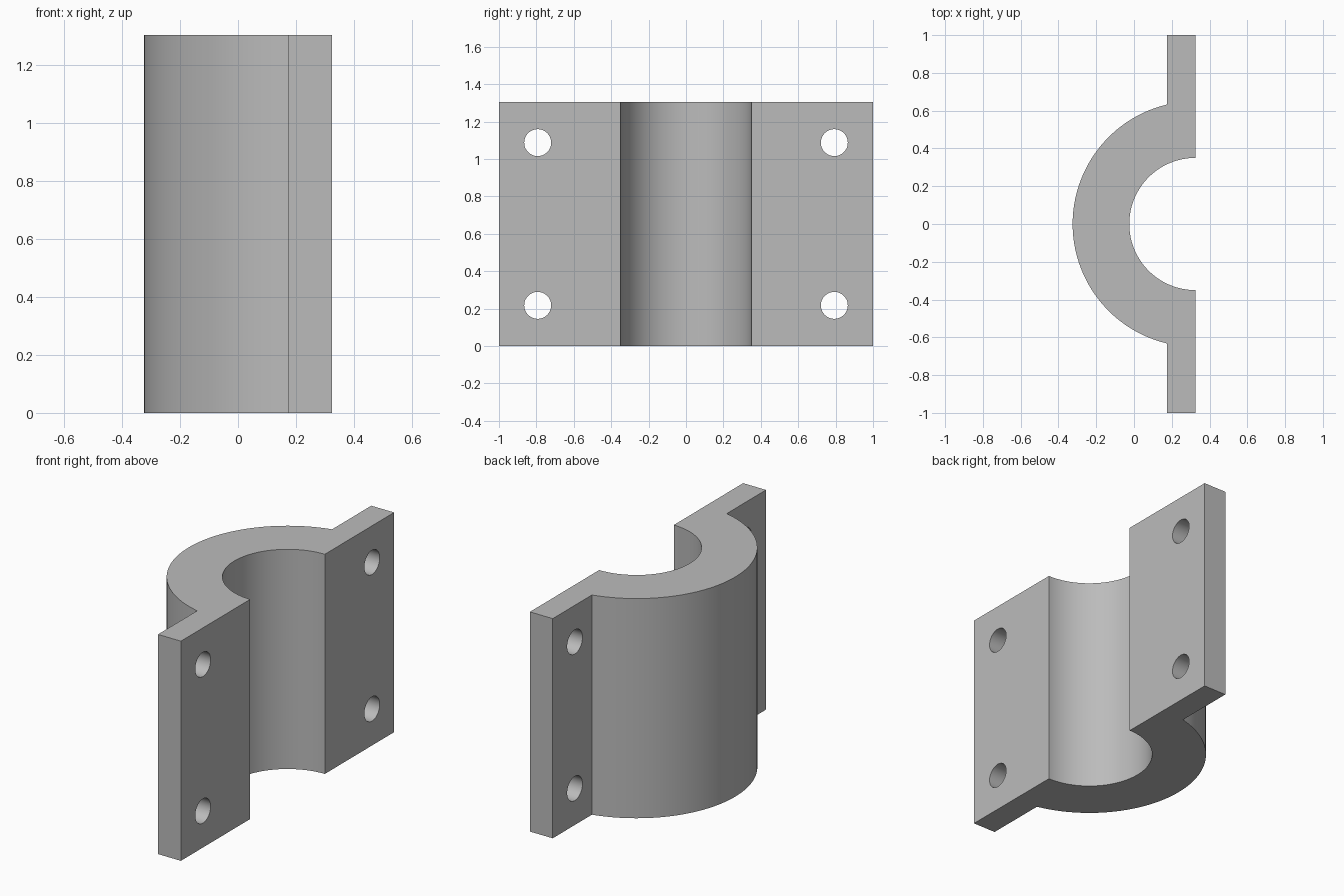
import bpy
import bmesh
from math import sin, cos, pi, asin, sqrt, radians

cube = bpy.data.objects.get("Cube")
if cube:
    bpy.data.objects.remove(cube, do_unlink=True)

HEIGHT = 1.304
FACE_X = 0.325          # flat mating face, also the bore axis
FLANGE = 0.15           # flange thickness
OUTER, INNER = 0.65, 0.35
HOLE_R, HOLE_Y, HOLE_Z = 0.072, 0.793, 0.435

grey = bpy.data.materials.new("plain grey")
grey.use_nodes = True
grey.diffuse_color = (0.5, 0.5, 0.5, 1)
grey.node_tree.nodes["Principled BSDF"].inputs["Base Color"].default_value = (0.5, 0.5, 0.5, 1)


def arc(radius, start, end, steps):
    """Points around the bore axis, from one angle to another."""
    angles = [start + (end - start) * i / steps for i in range(steps + 1)]
    return [(FACE_X + radius * cos(a), radius * sin(a)) for a in angles]


def add_object(name, bm):
    bmesh.ops.recalc_face_normals(bm, faces=bm.faces)
    mesh = bpy.data.meshes.new(name)
    bm.to_mesh(mesh)
    bm.free()
    mesh.materials.append(grey)
    obj = bpy.data.objects.new(name, mesh)
    bpy.context.collection.objects.link(obj)
    return obj


# Clamp half: one profile with flanges, outer shell and bore, extruded upward
meet = pi / 2 + asin(FLANGE / OUTER)
back_x = FACE_X - FLANGE
profile = [(FACE_X, 1), (back_x, 1)]
profile += arc(OUTER, meet, 2 * pi - meet, 64)
profile += [(back_x, -1), (FACE_X, -1)]
profile += arc(INNER, 1.5 * pi, 0.5 * pi, 64)

bm = bmesh.new()
base = bm.faces.new([bm.verts.new((x, y, 0)) for x, y in profile])
top = bmesh.ops.extrude_face_region(bm, geom=[base])
bmesh.ops.translate(bm, vec=(0, 0, HEIGHT),
                    verts=[v for v in top["geom"] if isinstance(v, bmesh.types.BMVert)])
clamp = add_object("clamp_half", bm)

# Bolt holes: four cylinders along x, cut through the flanges
bm = bmesh.new()
for side in (-1, 1):
    for level in (-1, 1):
        ring = [bm.verts.new((back_x - 0.05,
                              side * HOLE_Y + HOLE_R * cos(2 * pi * i / 48),
                              HEIGHT / 2 + level * HOLE_Z + HOLE_R * sin(2 * pi * i / 48)))
                for i in range(48)]
        end = bmesh.ops.extrude_face_region(bm, geom=[bm.faces.new(ring)])
        bmesh.ops.translate(bm, vec=(FLANGE + 0.1, 0, 0),
                            verts=[v for v in end["geom"] if isinstance(v, bmesh.types.BMVert)])
cutter = add_object("bolt_hole_cutter", bm)

cut = clamp.modifiers.new("bolt_holes", 'BOOLEAN')
cut.operation = 'DIFFERENCE'
cut.solver = 'EXACT'
cut.object = cutter

bpy.ops.object.select_all(action='DESELECT')
clamp.select_set(True)
bpy.context.view_layer.objects.active = clamp
bpy.ops.object.modifier_apply(modifier=cut.name)
bpy.data.objects.remove(cutter, do_unlink=True)

# Smooth curved walls, sharp edges kept
bpy.ops.object.shade_smooth_by_angle(angle=radians(30))
